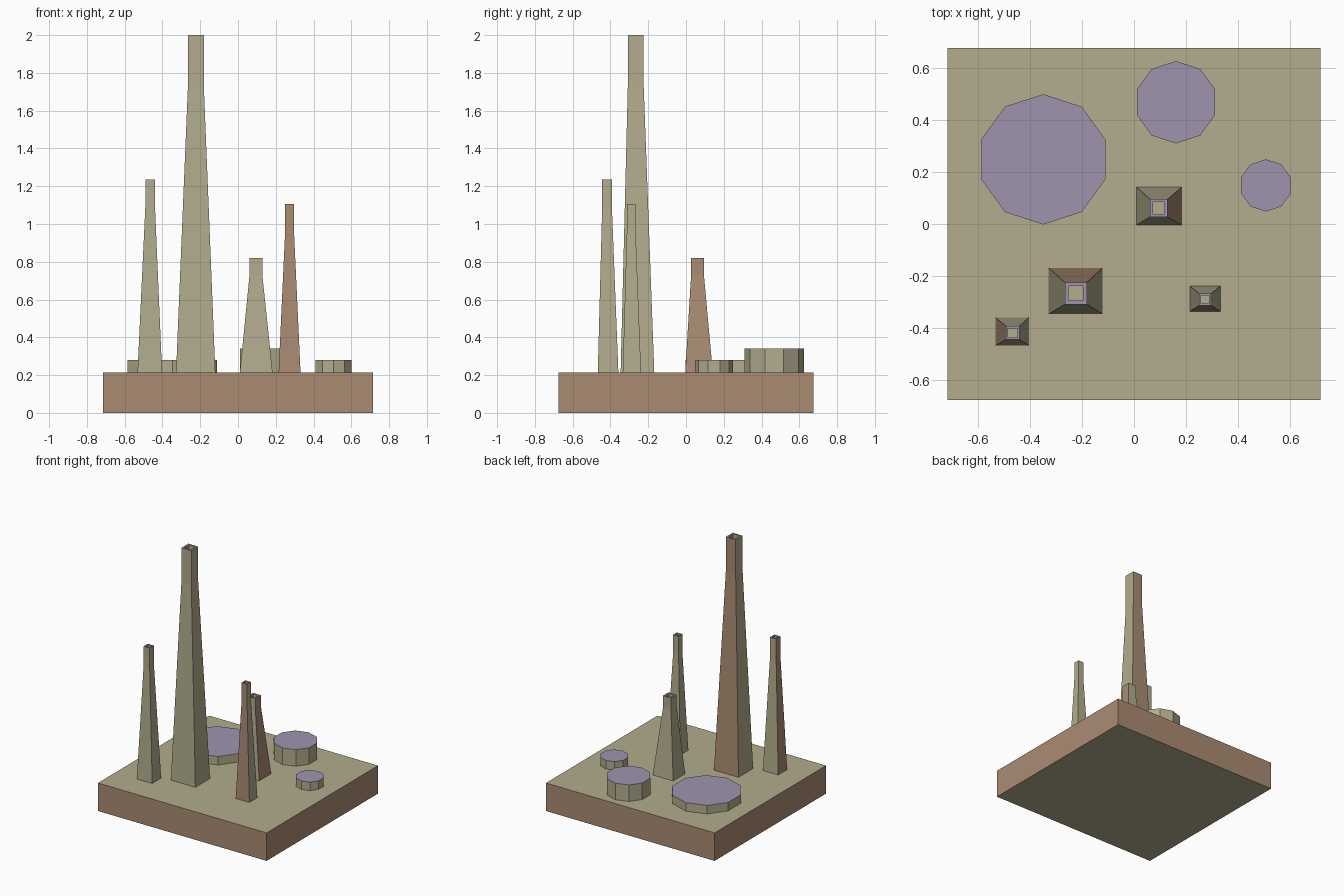
import bpy, bmesh, math

if "Cube" in bpy.data.objects:
    bpy.data.objects.remove(bpy.data.objects["Cube"])


def material(name, rgb):
    m = bpy.data.materials.new(name)
    m.diffuse_color = (*rgb, 1)
    m.use_nodes = True
    m.node_tree.nodes["Principled BSDF"].inputs["Base Color"].default_value = m.diffuse_color
    return m


MATS = [material("khaki", (0.445, 0.413, 0.27)),
        material("brown", (0.402, 0.262, 0.171)),
        material("purple", (0.342, 0.296, 0.429))]
KHAKI, BROWN, PURPLE = range(3)
DECK = 0.215


def finish(bm, name):
    mesh = bpy.data.meshes.new(name)
    bm.to_mesh(mesh)
    bm.free()
    for m in MATS:
        mesh.materials.append(m)
    bpy.context.collection.objects.link(bpy.data.objects.new(name, mesh))


def loft(name, rings, side_mat, end_mats):
    """Skin counter-clockwise rings; side_mat(level, side), end_mats = (bottom, top)."""
    bm = bmesh.new()
    loops = [[bm.verts.new(p) for p in ring] for ring in rings]
    n = len(rings[0])
    for k, (a, b) in enumerate(zip(loops, loops[1:])):
        for i in range(n):
            j = (i + 1) % n
            bm.faces.new((a[i], a[j], b[j], b[i])).material_index = side_mat(k, i)
    bm.faces.new(loops[0][::-1]).material_index = end_mats[0]
    bm.faces.new(loops[-1]).material_index = end_mats[1]
    finish(bm, name)


def rect(x0, x1, y0, y1, z):
    return [(x0, y0, z), (x1, y0, z), (x1, y1, z), (x0, y1, z)]


# Base slab with brown edges
loft("base", [rect(-0.716, 0.716, -0.676, 0.676, z) for z in (0, DECK)],
     lambda k, i: BROWN, (KHAKI, KHAKI))


# Chimneys: tapered shaft, straight neck, hollow mouth and one brown side
def chimney(name, foot, cx, cy, r, top, brown_side):
    def square(h, z):
        return rect(cx - h, cx + h, cy - h, cy + h, z)

    neck = top - 0.15 * (top - DECK)
    rings = [rect(*foot, DECK), square(r, neck), square(r, top),
             square(r * 0.67, top), square(r * 0.67, top - 0.05)]

    def paint(k, i):
        if k == 2:
            return PURPLE
        return BROWN if k < 2 and i == brown_side else KHAKI

    loft(name, rings, paint, (KHAKI, KHAKI))


FRONT, RIGHT, BACK, LEFT = range(4)
chimney("tall_chimney", (-0.328, -0.120, -0.346, -0.168), -0.223, -0.266, 0.042, 2.0, BACK)
chimney("left_chimney", (-0.532, -0.402, -0.467, -0.358), -0.465, -0.418, 0.026, 1.235, LEFT)
chimney("short_chimney", (0.010, 0.183, -0.004, 0.142), 0.095, 0.061, 0.034, 0.82, RIGHT)
chimney("right_chimney", (0.215, 0.331, -0.335, -0.238), 0.273, -0.290, 0.023, 1.105, FRONT)


# Ten-sided storage tanks with purple lids
def tank(name, x, y, r, top):
    angles = [math.pi / 2 + math.tau * i / 10 for i in range(10)]
    rings = [[(x + r * math.cos(a), y + r * math.sin(a), z) for a in angles]
             for z in (DECK, top)]
    loft(name, rings, lambda k, i: KHAKI, (KHAKI, PURPLE))


tank("wide_tank", -0.348, 0.248, 0.25, 0.28)
tank("high_tank", 0.161, 0.467, 0.158, 0.342)
tank("small_tank", 0.506, 0.148, 0.1, 0.28)
